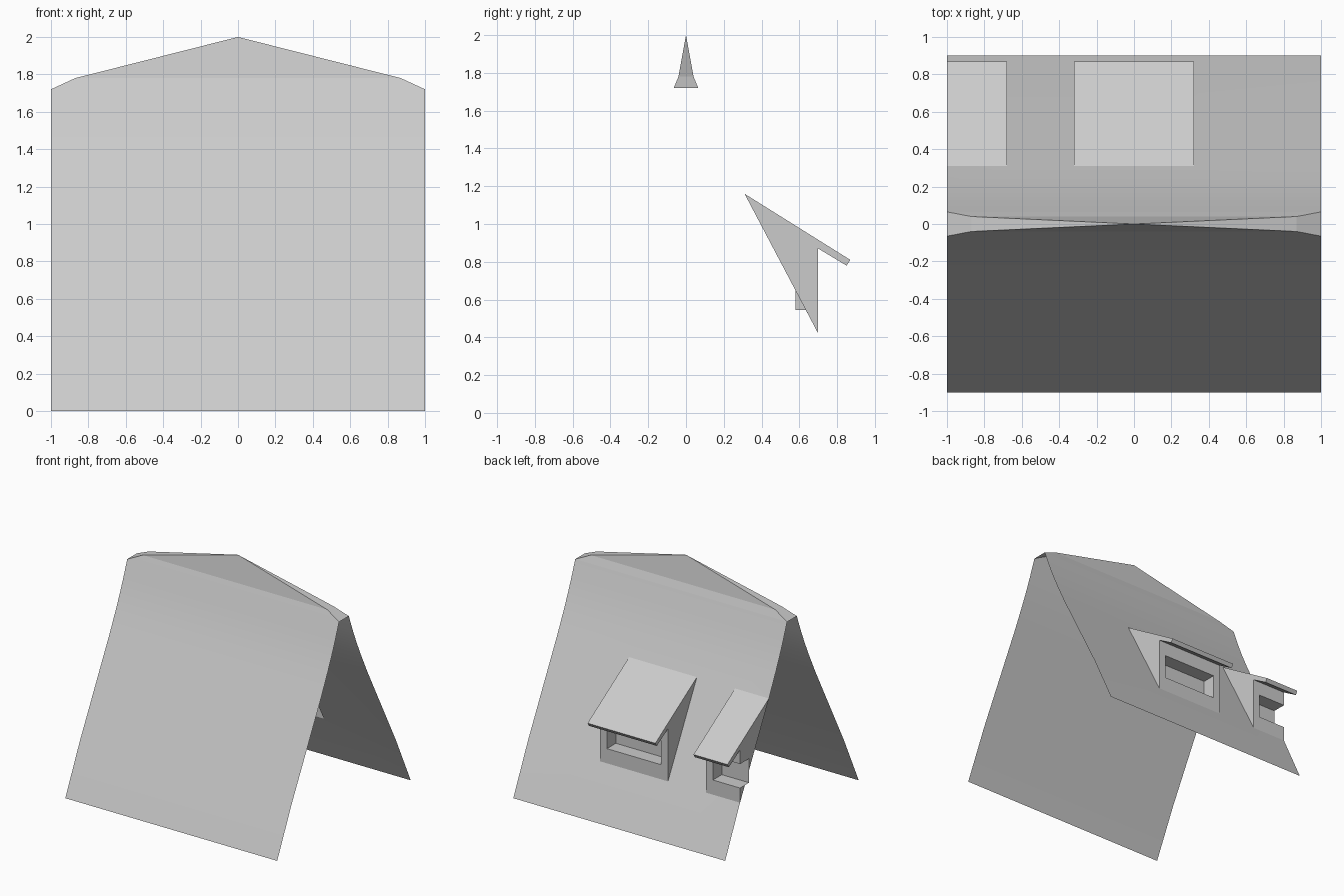
import bpy, bmesh

if "Cube" in bpy.data.objects:
    bpy.data.objects.remove(bpy.data.objects["Cube"])

# slope cross-section (distance from ridge, height); straight under the dormers
SLOPE = [(0.065, 1.72), (0.12, 1.575), (0.17, 1.455), (0.22, 1.345),
         (0.31, 1.16), (0.70, 0.42), (0.90, 0.0)]
DORMERS = [(-1.0, -0.68), (-0.32, 0.32)]


def make_object(name, faces):
    bm = bmesh.new()
    for f in faces:
        bm.faces.new([bm.verts.new(p) for p in f])
    bmesh.ops.remove_doubles(bm, verts=bm.verts, dist=0.0005)
    bmesh.ops.recalc_face_normals(bm, faces=bm.faces)
    me = bpy.data.meshes.new(name)
    bm.to_mesh(me)
    bm.free()
    ob = bpy.data.objects.new(name, me)
    bpy.context.collection.objects.link(ob)
    return ob


def slope_faces(side, xs, holes):
    faces = []
    for (y0, z0), (y1, z1) in zip(SLOPE, SLOPE[1:]):
        for x0, x1 in zip(xs, xs[1:]):
            if y0 == 0.31 and (x0, x1) in holes:
                continue
            faces.append([(x0, side * y0, z0), (x1, side * y0, z0),
                          (x1, side * y1, z1), (x0, side * y1, z1)])
    return faces


# main roof: two slopes, back one open where the dormers sit
roof = slope_faces(-1, [-1, 1], [])
roof += slope_faces(1, [-1.0, -0.68, -0.32, 0.32, 1.0], DORMERS)

# steep gable-shaped strips at the top of each slope
top = (0, 0, 2.0)
for s in (-1, 1):
    a, b = s * 0.04, s * 0.065
    roof.append([top, (-0.87, a, 1.78), (0.87, a, 1.78)])
    roof.append([(-0.87, a, 1.78), (0.87, a, 1.78), (1, b, 1.72), (-1, b, 1.72)])
    # narrow hip cap falling towards each end
    x0, x1 = s * 0.87, s * 1.0
    roof.append([top, (x0, -0.04, 1.78), (x0, 0.04, 1.78)])
    roof.append([(x0, -0.04, 1.78), (x0, 0.04, 1.78), (x1, 0.065, 1.72), (x1, -0.065, 1.72)])
roof_ob = make_object("main_roof", roof)
bpy.context.view_layer.objects.active = roof_ob
roof_ob.select_set(True)
bpy.ops.object.shade_smooth_by_angle(angle=0.12)


def dormer(name, x0, x1, cut_left):
    # side outline: roof slab, overhang tip, front wall
    side = [(0.31, 1.16), (0.87, 0.81), (0.85, 0.78), (0.70, 0.87), (0.70, 0.42)]
    wy, by = 0.70, 0.58          # wall and recessed window planes
    wz0, wz1 = 0.545, 0.75       # window sill and head
    w0 = x0 if cut_left else x0 + 0.064
    w1 = x1 - 0.064
    at = lambda x, pts: [(x, y, z) for y, z in pts]
    strip = lambda p, q, a=x0, b=x1: [(a, *p), (b, *p), (b, *q), (a, *q)]
    # slab top, tip and underside
    faces = [strip(side[i], side[i + 1]) for i in range(3)]
    # cheeks
    faces.append(at(x1, side))
    if cut_left:
        faces.append(at(x0, side[:4] + [(wy, wz1), (by, wz1), (by, 0.648)]))
        faces.append(at(x0, [(0.634, wz0), (wy, wz0), (wy, 0.42)]))
    else:
        faces.append(at(x0, side))
    # front wall around the window
    faces.append(strip((wy, 0.42), (wy, wz0)))
    faces.append(strip((wy, wz1), (wy, 0.87)))
    faces.append(strip((wy, wz0), (wy, wz1), w1, x1))
    # window recess: sill, head, back panel, jambs
    faces.append(strip((wy, wz0), (by, wz0), w0, w1))
    faces.append(strip((wy, wz1), (by, wz1), w0, w1))
    faces.append(strip((by, wz0), (by, wz1), w0, w1))
    jamb = [(wy, wz0), (by, wz0), (by, wz1), (wy, wz1)]
    faces.append(at(w1, jamb))
    if not cut_left:
        faces.append(strip((wy, wz0), (wy, wz1), x0, w0))
        faces.append(at(w0, jamb))
    make_object(name, faces)


dormer("half_dormer", *DORMERS[0], True)
dormer("full_dormer", *DORMERS[1], False)
